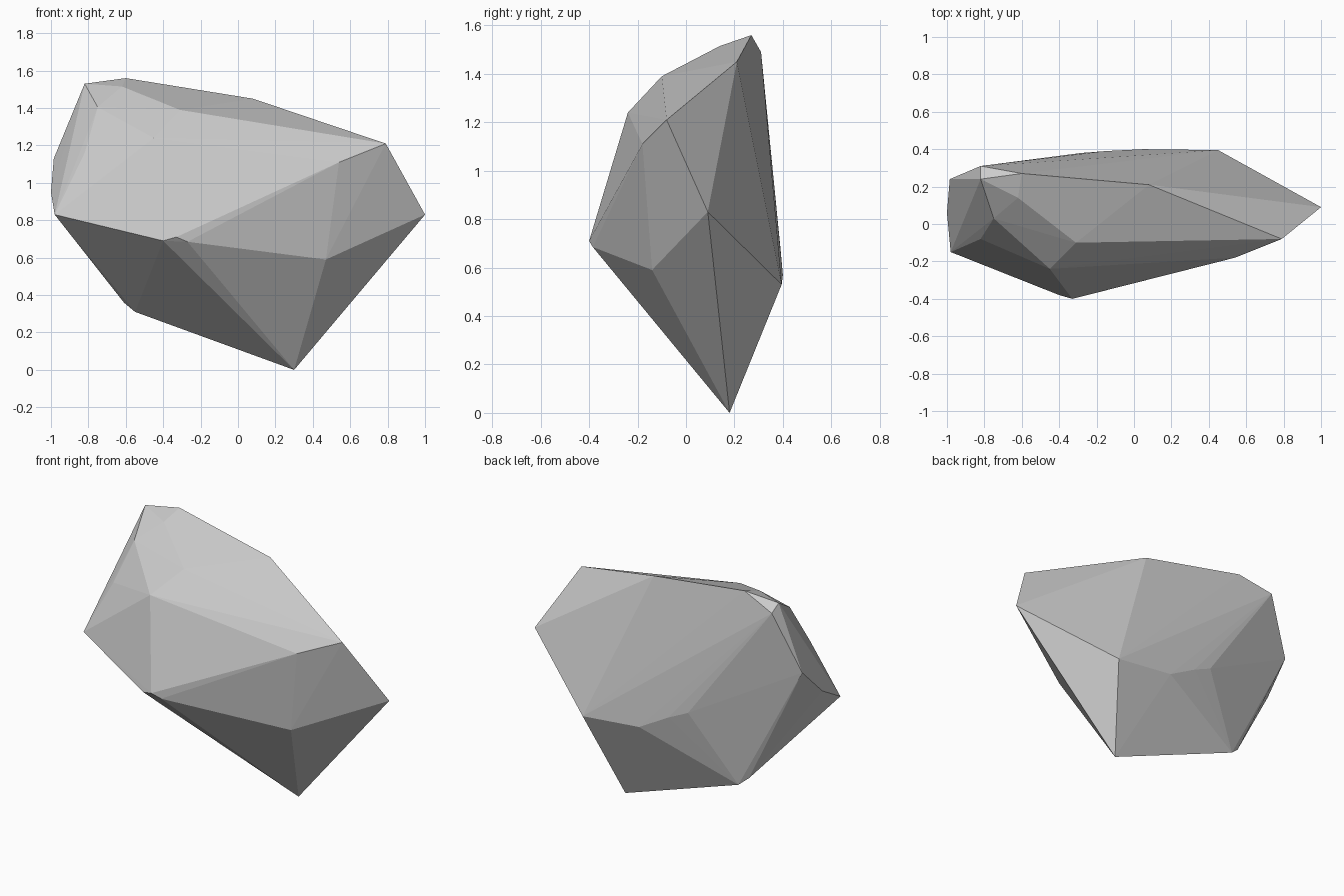
import bpy, bmesh

if "Cube" in bpy.data.objects:
    bpy.data.objects.remove(bpy.data.objects["Cube"])

# Corner points of the chipped boulder, grouped by region
crown = [(-.82, .24, 1.53), (-.60, .27, 1.56), (-.82, .31, 1.49),
         (-.62, .14, 1.515), (.08, .21, 1.45), (-.31, -.10, 1.39), (-.75, .03, 1.405)]
front = [(-.45, -.24, 1.24), (-.82, -.08, 1.16), (.54, -.18, 1.11),
         (-.33, -.40, .71), (-.40, -.38, .69), (-.27, -.385, .685), (.47, -.14, .59)]
sides = [(.79, -.08, 1.21), (1, .09, .83), (-.98, -.15, .83),
         (-1, .06, .95), (-.985, .24, 1.13)]
back = [(.45, .395, .53), (.05, .40, .57), (-.15, .39, .68), (-.28, .38, .74)]
foot = [(.30, .18, 0), (-.55, .26, .31), (-.61, .24, .36)]

# Flat-faced convex rock
bm = bmesh.new()
for p in crown + front + sides + back + foot:
    bm.verts.new(p)
hull = bmesh.ops.convex_hull(bm, input=bm.verts[:])
loose = [v for v in bm.verts if not v.link_faces]
bmesh.ops.delete(bm, geom=loose, context='VERTS')
bmesh.ops.recalc_face_normals(bm, faces=bm.faces[:])
mesh = bpy.data.meshes.new("rock")
bm.to_mesh(mesh)
bm.free()
rock = bpy.data.objects.new("rock", mesh)
bpy.context.collection.objects.link(rock)
